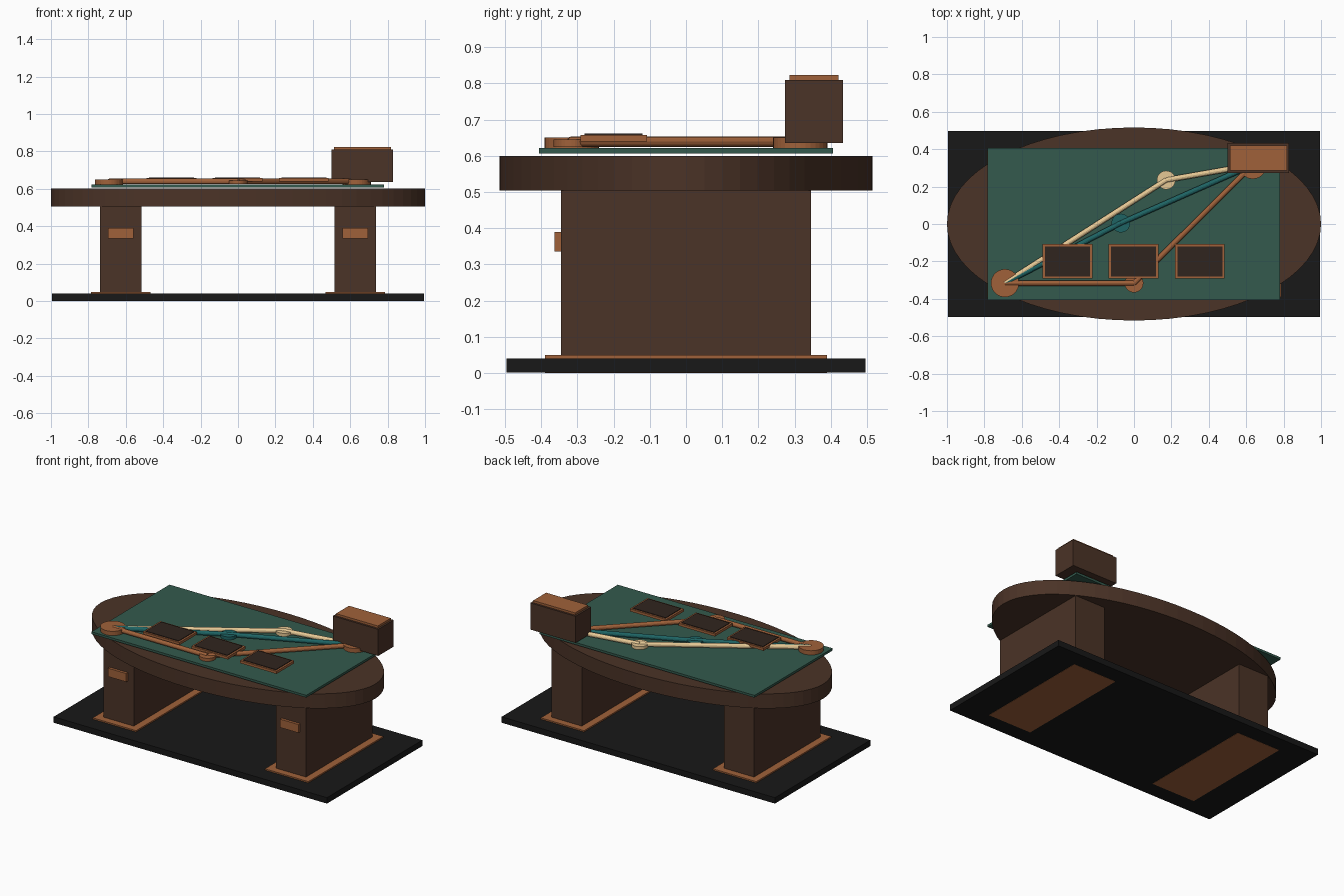
import bpy
from mathutils import Vector

if "Cube" in bpy.data.objects:
    bpy.data.objects.remove(bpy.data.objects["Cube"])


def material(name, rgb):
    m = bpy.data.materials.new(name)
    m.diffuse_color = (*rgb, 1)
    m.use_nodes = True
    m.node_tree.nodes["Principled BSDF"].inputs["Base Color"].default_value = m.diffuse_color
    return m


WOOD = material("dark_wood", (0.07, 0.033, 0.02))
COPPER = material("copper", (0.35, 0.12, 0.042))
FELT = material("green_felt", (0.033, 0.102, 0.074))
BLACK = material("black", (0.009, 0.009, 0.009))
CREAM = material("cream", (0.79, 0.58, 0.30))
TEAL = material("teal", (0.013, 0.127, 0.127))
PANEL = material("dark_panel", (0.03, 0.018, 0.013))


def finish(name, mat):
    ob = bpy.context.object
    ob.name = name
    ob.data.materials.append(mat)
    return ob


def box(name, x, y, z, mat):
    """Box from (min, max) ranges."""
    bpy.ops.mesh.primitive_cube_add(
        size=1, location=[(a + b) / 2 for a, b in (x, y, z)])
    ob = finish(name, mat)
    ob.scale = [b - a for a, b in (x, y, z)]
    return ob


def disc(name, x, y, z, rx, ry, mat, sides=32):
    bpy.ops.mesh.primitive_cylinder_add(
        vertices=sides, radius=1, depth=1, location=(x, y, (z[0] + z[1]) / 2))
    ob = finish(name, mat)
    ob.scale = (rx, ry, z[1] - z[0])
    return ob


def rod(name, a, b, mat, z=0.639, r=0.0145):
    a, b = Vector((*a, z)), Vector((*b, z))
    bpy.ops.mesh.primitive_cylinder_add(
        vertices=12, radius=r, depth=(b - a).length, location=(a + b) / 2)
    ob = finish(name, mat)
    ob.rotation_euler = (b - a).to_track_quat('Z', 'Y').to_euler()
    return ob


# floor slab and two pedestals with plinths and drawer pulls
box("floor_slab", (-0.995, 0.995), (-0.496, 0.496), (0.001, 0.04), BLACK)
for side, cx in (("left", -0.627), ("right", 0.627)):
    box(side + "_plinth", (cx - 0.158, cx + 0.158), (-0.39, 0.39), (0, 0.049), COPPER)
    box(side + "_pedestal", (cx - 0.11, cx + 0.11), (-0.345, 0.345), (0.001, 0.51), WOOD)
    box(side + "_pull", (cx - 0.067, cx + 0.067), (-0.363, -0.34), (0.335, 0.39), COPPER)

# oval top with felt sheet
disc("oval_top", 0, 0, (0.504, 0.6), 1.0, 0.516, WOOD, 64)
box("felt_sheet", (-0.783, 0.781), (-0.406, 0.406), (0.607, 0.622), FELT)

# three routes running between the end hubs
start, end = (-0.69, -0.316), (0.635, 0.316)
for name, mid, mat in (("copper", (0, -0.316), COPPER),
                       ("teal", (-0.07, 0.005), TEAL),
                       ("cream", (0.172, 0.235), CREAM)):
    rod(name + "_rod_a", start, mid, mat)
    rod(name + "_rod_b", mid, end, mat)
    disc(name + "_joint", *mid, (0.625, 0.645), 0.05, 0.05, mat)
disc("start_hub", *start, (0.622, 0.65), 0.075, 0.075, COPPER)
disc("end_hub", *end, (0.622, 0.65), 0.075, 0.075, COPPER)

# framed panels
for i in range(3):
    cx = -0.356 + i * 0.354
    box(f"panel_frame_{i + 1}", (cx - 0.133, cx + 0.133), (-0.292, -0.108), (0.64, 0.657), COPPER)
    box(f"panel_face_{i + 1}", (cx - 0.12, cx + 0.12), (-0.28, -0.12), (0.65, 0.661), PANEL)

# corner case with lid
box("case_body", (0.5, 0.83), (0.273, 0.434), (0.635, 0.81), WOOD)
box("case_lid", (0.513, 0.818), (0.286, 0.421), (0.805, 0.824), COPPER)
